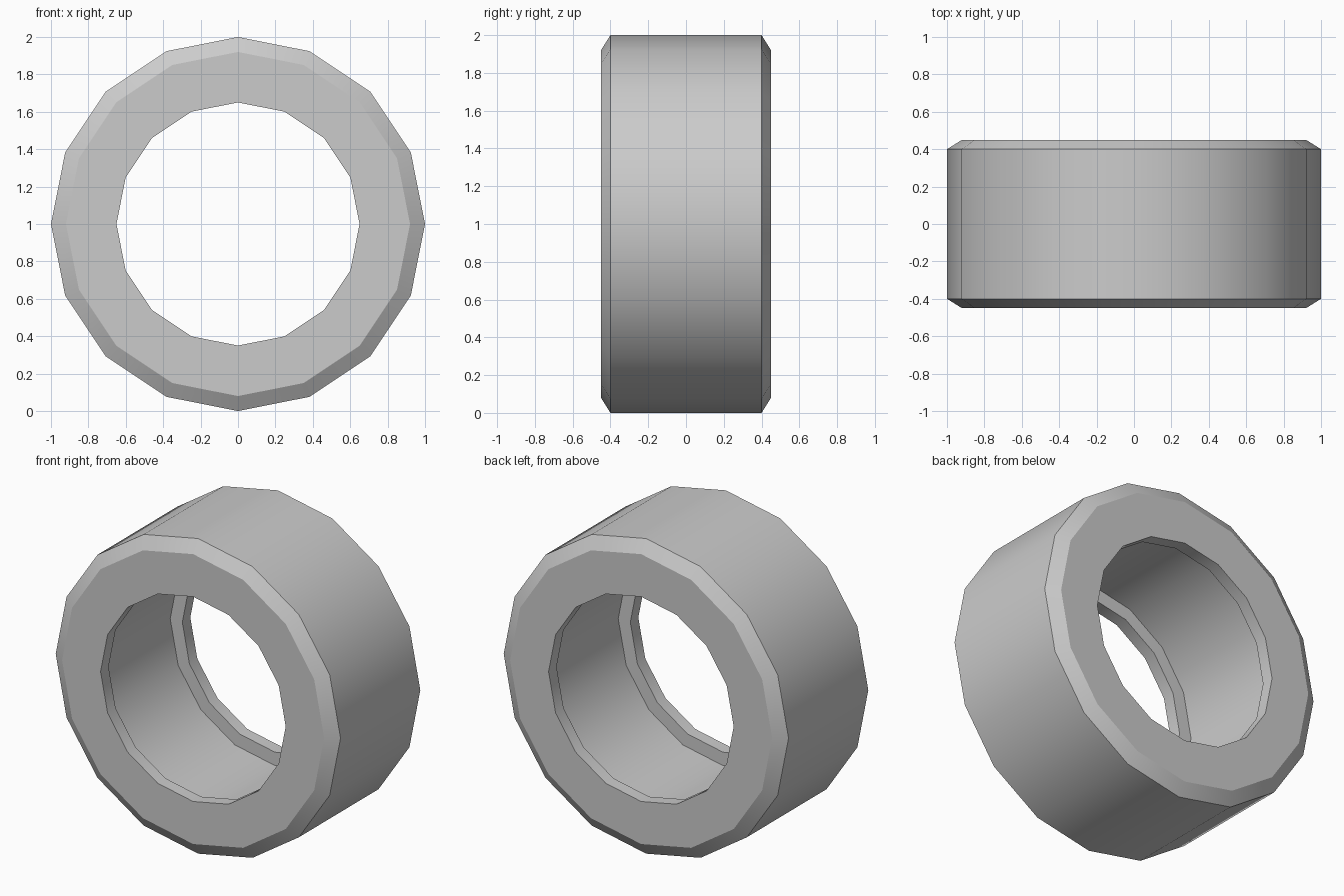
import bpy
import bmesh
import math
from mathutils import Matrix, Vector

cube = bpy.data.objects.get("Cube")
if cube:
    bpy.data.objects.remove(cube, do_unlink=True)

SIDES = 16

# Plain grey material
grey = bpy.data.materials.new("grey")
grey.use_nodes = True
colour = (0.6, 0.6, 0.6, 1)
grey.diffuse_color = colour
grey.node_tree.nodes["Principled BSDF"].inputs["Base Color"].default_value = colour

# Cross-section (radius, y): chamfered outside, recessed bore between two lips
half = [(0.735, 0.37), (0.65, 0.37), (0.65, 0.45), (0.92, 0.45), (1.0, 0.4)]
profile = half + [(r, -y) for r, y in reversed(half)]

# Sweep the section around the y axis
bm = bmesh.new()
rings = []
for i in range(SIDES):
    turn = Matrix.Rotation(2 * math.pi * i / SIDES, 3, 'Y')
    rings.append([bm.verts.new(turn @ Vector((r, y, 0)) + Vector((0, 0, 1)))
                  for r, y in profile])
for i, ring in enumerate(rings):
    after = rings[(i + 1) % SIDES]
    for j in range(len(profile)):
        k = (j + 1) % len(profile)
        bm.faces.new((ring[j], ring[k], after[k], after[j]))
bmesh.ops.recalc_face_normals(bm, faces=bm.faces)

mesh = bpy.data.meshes.new("ring_body")
bm.to_mesh(mesh)
bm.free()
mesh.materials.append(grey)
body = bpy.data.objects.new("ring_body", mesh)
bpy.context.collection.objects.link(body)

# Smooth around the ring, sharp at chamfers and lips
bpy.ops.object.select_all(action='DESELECT')
body.select_set(True)
bpy.context.view_layer.objects.active = body
bpy.ops.object.shade_smooth_by_angle(angle=math.radians(30))
